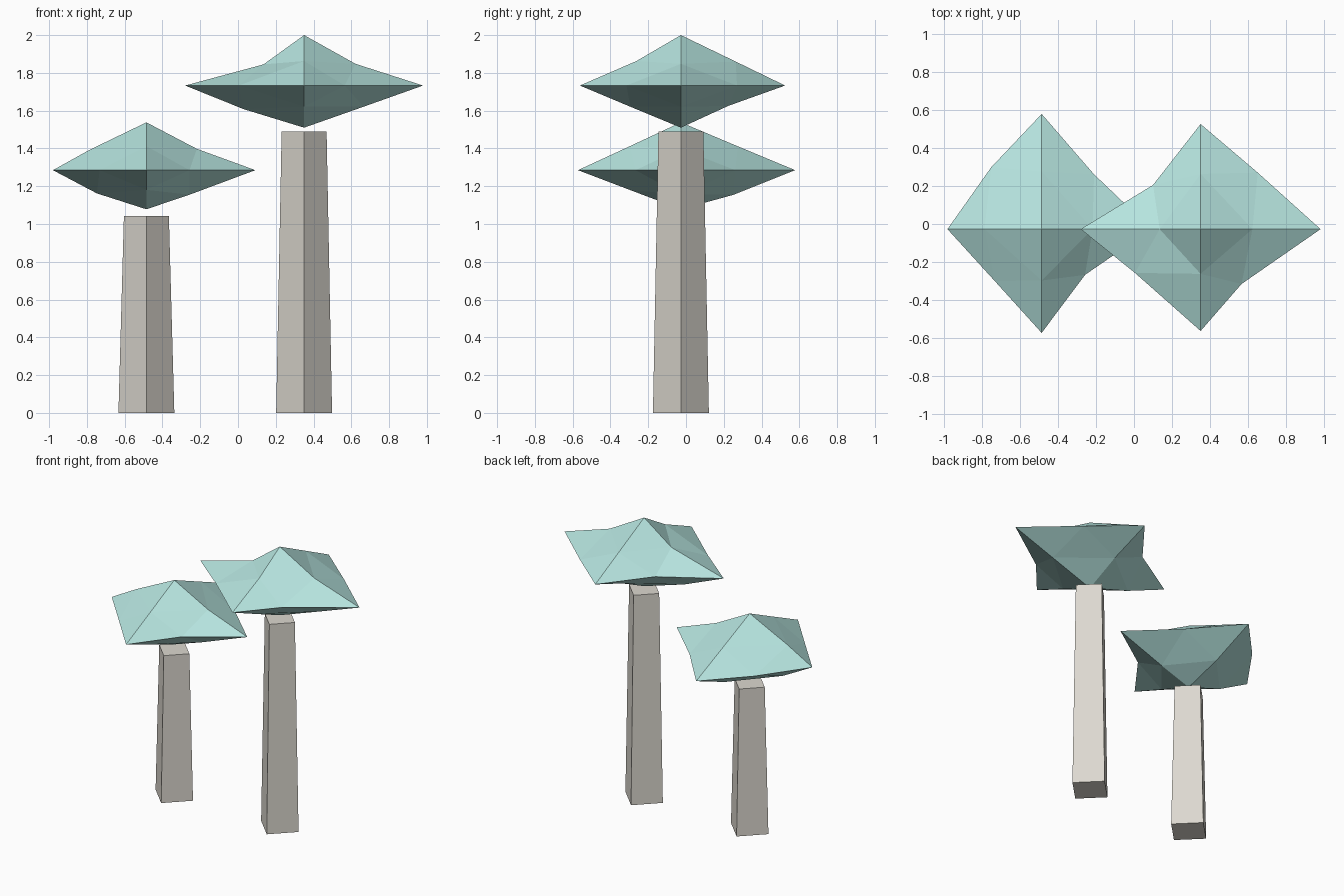
import bpy, bmesh
from itertools import product
from mathutils import Vector

if "Cube" in bpy.data.objects:
    bpy.data.objects.remove(bpy.data.objects["Cube"])


def material(name, color):
    m = bpy.data.materials.new(name)
    m.diffuse_color = (*color, 1)
    m.use_nodes = True
    m.node_tree.nodes["Principled BSDF"].inputs["Base Color"].default_value = m.diffuse_color
    return m


def add_object(name, bm, location, mat):
    bmesh.ops.recalc_face_normals(bm, faces=bm.faces)
    mesh = bpy.data.meshes.new(name)
    bm.to_mesh(mesh)
    bm.free()
    mesh.materials.append(mat)
    obj = bpy.data.objects.new(name, mesh)
    obj.location = location
    bpy.context.collection.objects.link(obj)


# Four-sided tapered trunk with corners on the x and y axes
def trunk(name, x, y, height, mat):
    bm = bmesh.new()
    bmesh.ops.create_cone(bm, cap_ends=True, segments=4,
                          radius1=0.148, radius2=0.119, depth=height)
    add_object(name, bm, (x, y, height / 2), mat)


# Crumpled octahedron: six tips plus a shifted point on each of the 12 edges.
# Tips: Left Right Front Back Up Down; edges: in-plane offsets of the point.
AXIS = dict(L=0, R=0, F=1, B=1, U=2, D=2)


def crown(name, center, tips, edges, mat):
    bm = bmesh.new()
    tip, mid = {}, {}
    for k, d in tips.items():
        co = Vector((0, 0, 0))
        co[AXIS[k]] = d
        tip[k] = bm.verts.new(co)
    for k, pair in edges.items():
        co = Vector((0, 0, 0))
        for letter, d in zip(k, pair):
            co[AXIS[letter]] = d
        mid[k] = bm.verts.new(co)
    for a, b, c in product("LR", "FB", "UD"):
        ab, bc, ac = mid[a + b], mid[b + c], mid[a + c]
        for tri in ((tip[a], ab, ac), (tip[b], bc, ab),
                    (tip[c], ac, bc), (ab, bc, ac)):
            bm.faces.new(tri)
    add_object(name, bm, center, mat)


bark = material("bark", (0.72, 0.69, 0.63))
leaf = material("leaf", (0.47, 0.78, 0.74))

# Short tree
trunk("short_trunk", -0.485, -0.027, 1.043, bark)
crown("short_crown", (-0.485, -0.027, 1.285),
      dict(L=-0.495, R=0.577, F=-0.545, B=0.605, U=0.253, D=-0.207),
      dict(LF=(-0.247, -0.272), LB=(-0.265, 0.325),
           RF=(0.228, -0.24), RB=(0.275, 0.288),
           LU=(-0.3, 0.108), LD=(-0.262, -0.123),
           RU=(0.267, 0.113), RD=(0.228, -0.13),
           FU=(-0.27, 0.127), FD=(-0.272, -0.104),
           BU=(0.302, 0.126), BD=(0.28, -0.13)), leaf)

# Tall tree
trunk("tall_trunk", 0.35, -0.027, 1.49, bark)
crown("tall_crown", (0.35, -0.027, 1.733),
      dict(L=-0.63, R=0.63, F=-0.535, B=0.552, U=0.267, D=-0.223),
      dict(LF=(-0.345, -0.23), LB=(-0.25, 0.232),
           RF=(0.215, -0.288), RB=(0.3, 0.297),
           LU=(-0.215, 0.112), LD=(-0.32, -0.125),
           RU=(0.272, 0.115), RD=(0.315, -0.112),
           FU=(-0.235, 0.13), FD=(-0.268, -0.112),
           BU=(0.29, 0.127), BD=(0.25, -0.108)), leaf)
